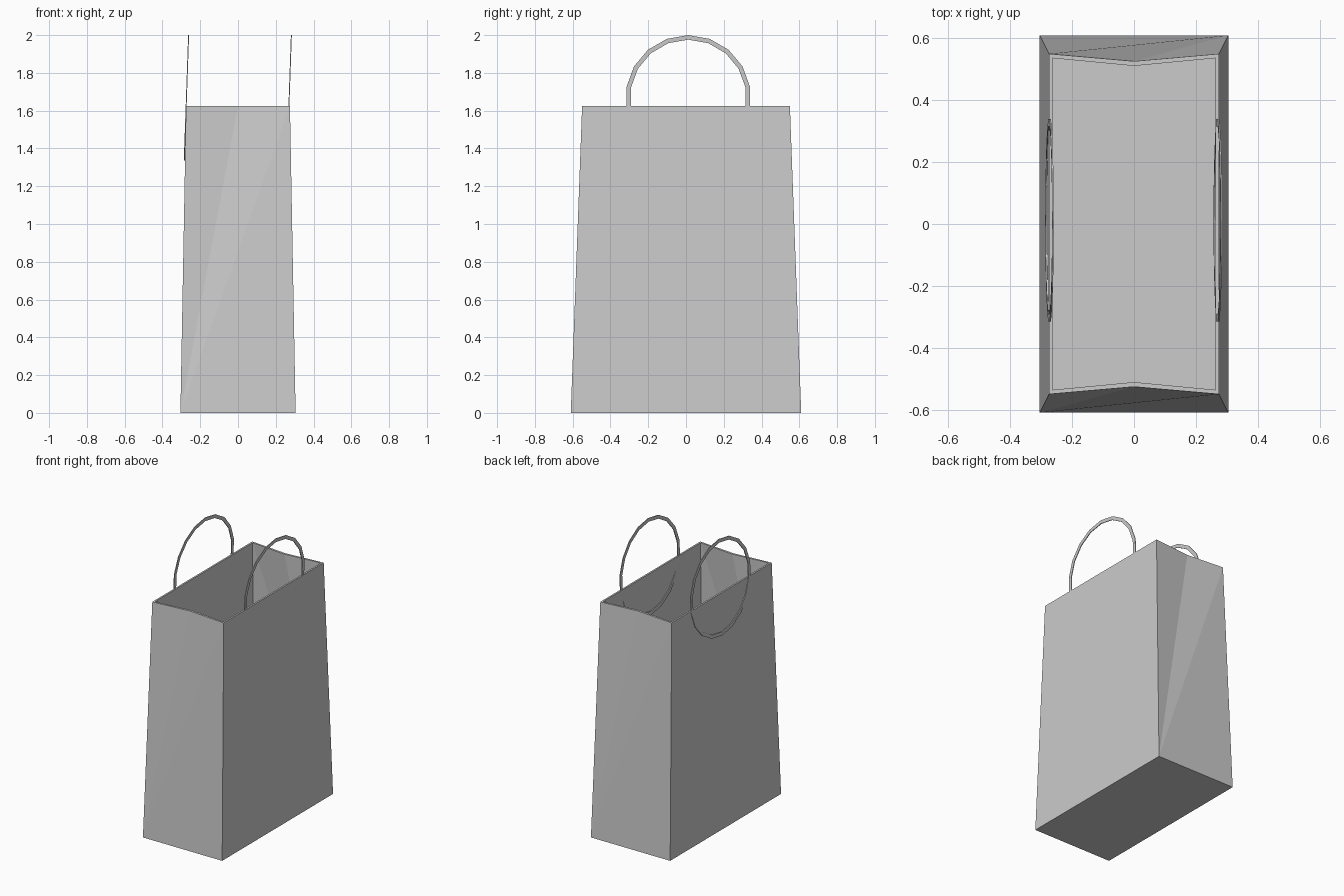
import bpy, bmesh
from math import sin, cos, tau
from mathutils import Vector

if "Cube" in bpy.data.objects:
    bpy.data.objects.remove(bpy.data.objects["Cube"])


def make_object(name, bm):
    bmesh.ops.recalc_face_normals(bm, faces=bm.faces)
    mesh = bpy.data.meshes.new(name)
    bm.to_mesh(mesh)
    bm.free()
    obj = bpy.data.objects.new(name, mesh)
    bpy.context.collection.objects.link(obj)
    return obj


def bag_shell(bm, bx, by, bz, tx, ty, fold, top):
    """One tapered skin, open at the top, short sides pinched inward. Returns its rim."""
    base = [bm.verts.new((x, y, bz)) for x, y in
            ((-bx, -by), (bx, -by), (bx, by), (-bx, by))]
    rim = [bm.verts.new((x, y, top)) for x, y in
           ((-tx, -ty), (0, -fold), (tx, -ty), (tx, ty), (0, fold), (-tx, ty))]
    bm.faces.new(base)
    bm.faces.new((base[1], base[2], rim[3], rim[2]))
    bm.faces.new((base[3], base[0], rim[0], rim[5]))
    # pinched short sides, creased from one lower corner
    for a, b, r in ((0, 1, rim[0:3]), (2, 3, rim[3:6])):
        bm.faces.new((base[a], base[b], r[2]))
        bm.faces.new((base[a], r[2], r[1]))
        bm.faces.new((base[a], r[1], r[0]))
    return rim


# Paper bag: outer and inner skins joined by the rim
bm = bmesh.new()
outer = bag_shell(bm, 0.305, 0.61, 0.0, 0.275, 0.55, 0.526, 1.625)
inner = bag_shell(bm, 0.293, 0.596, 0.012, 0.263, 0.536, 0.511, 1.625)
for i in range(6):
    j = (i + 1) % 6
    bm.faces.new((outer[i], outer[j], inner[j], inner[i]))
make_object("paper_bag", bm)


# Handles: flat 18-sided rings, partly sunk into the long walls
def handle(name, x, radius=0.332, width=0.024, thick=0.005, segments=18):
    bm = bmesh.new()
    center = Vector((x, 0.012, 1.668))
    rings = []
    for i in range(segments):
        a = tau * i / segments + tau / 4
        ring = []
        for r, t in ((radius, -1), (radius, 1), (radius - width, 1), (radius - width, -1)):
            y, z = r * cos(a), r * sin(a)
            lean = 0.0345 * z
            ring.append(bm.verts.new(center + Vector((lean + t * thick / 2, y, z))))
        rings.append(ring)
    for i in range(segments):
        p, q = rings[i], rings[(i + 1) % segments]
        for k in range(4):
            m = (k + 1) % 4
            bm.faces.new((p[k], p[m], q[m], q[k]))
    return make_object(name, bm)


handle("left_handle", -0.273)
handle("right_handle", 0.271)
